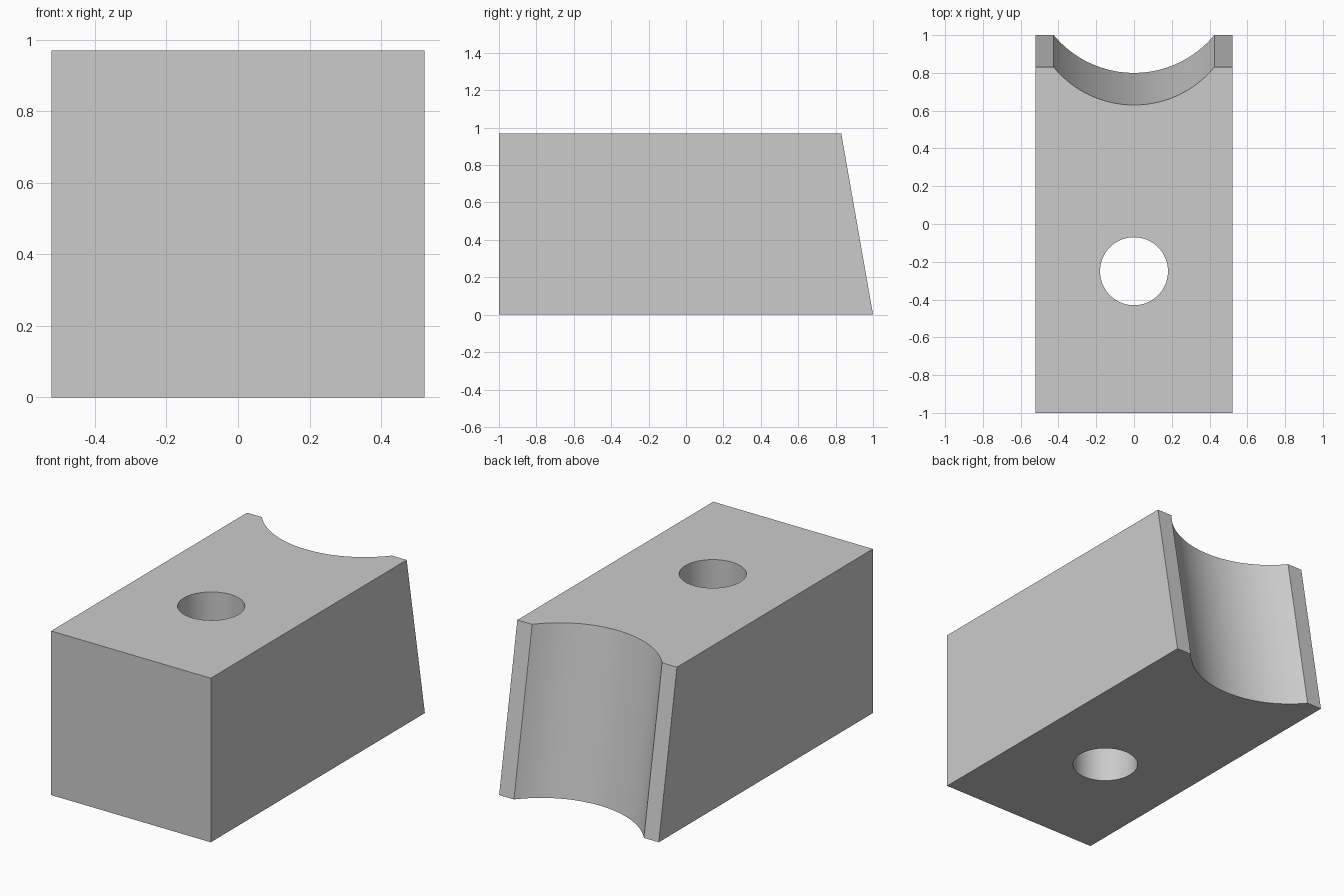
import bpy, bmesh, math

if "Cube" in bpy.data.objects:
    bpy.data.objects.remove(bpy.data.objects["Cube"], do_unlink=True)

HALF_W, HEIGHT, FRONT, BACK, LEAN = 0.522, 0.97, -1.0, 1.0, 0.17
NOTCH_HALF, NOTCH_DEPTH, ARC_STEPS = 0.425, 0.2, 48
HOLE_Y, HOLE_R = -0.25, 0.18

grey = bpy.data.materials.new("plain grey")
grey.use_nodes = True
grey.diffuse_color = (0.6, 0.6, 0.6, 1)
grey.node_tree.nodes["Principled BSDF"].inputs["Base Color"].default_value = (0.6, 0.6, 0.6, 1)

# Plan outline: square front corners, circular notch in the back edge
radius = (NOTCH_HALF ** 2 + NOTCH_DEPTH ** 2) / (2 * NOTCH_DEPTH)
centre_y = BACK - NOTCH_DEPTH + radius
sweep = math.asin(NOTCH_HALF / radius)
outline = [(-HALF_W, FRONT), (HALF_W, FRONT), (HALF_W, BACK)]
for i in range(ARC_STEPS + 1):
    a = sweep * (1 - 2 * i / ARC_STEPS)
    outline.append((radius * math.sin(a), centre_y - radius * math.cos(a)))
outline.append((-HALF_W, BACK))

# Block: extrude the outline, leaning the back end forward at the top
bm = bmesh.new()
base = bm.faces.new([bm.verts.new((x, y, 0)) for x, y in outline])
top = bmesh.ops.extrude_face_region(bm, geom=[base], use_keep_orig=True)
for v in [g for g in top["geom"] if isinstance(g, bmesh.types.BMVert)]:
    v.co.z = HEIGHT
    if v.co.y > 0:
        v.co.y -= LEAN
bmesh.ops.recalc_face_normals(bm, faces=bm.faces)
mesh = bpy.data.meshes.new("notched_block")
bm.to_mesh(mesh)
bm.free()
block = bpy.data.objects.new("notched_block", mesh)
bpy.context.collection.objects.link(block)
mesh.materials.append(grey)

# Vertical through hole
bpy.ops.mesh.primitive_cylinder_add(vertices=64, radius=HOLE_R, depth=HEIGHT * 2,
                                    location=(0, HOLE_Y, HEIGHT / 2))
cutter = bpy.context.object
cutter.name = "hole_cutter"
cutter.data.materials.append(grey)
cut = block.modifiers.new("bolt_hole", "BOOLEAN")
cut.operation = "DIFFERENCE"
cut.solver = "EXACT"
cut.object = cutter

# Apply the cut, remove the cutter, smooth the curved walls
bpy.ops.object.select_all(action="DESELECT")
block.select_set(True)
bpy.context.view_layer.objects.active = block
bpy.ops.object.modifier_apply(modifier=cut.name)
bpy.data.objects.remove(cutter, do_unlink=True)
bpy.ops.object.shade_smooth_by_angle(angle=math.radians(30))
